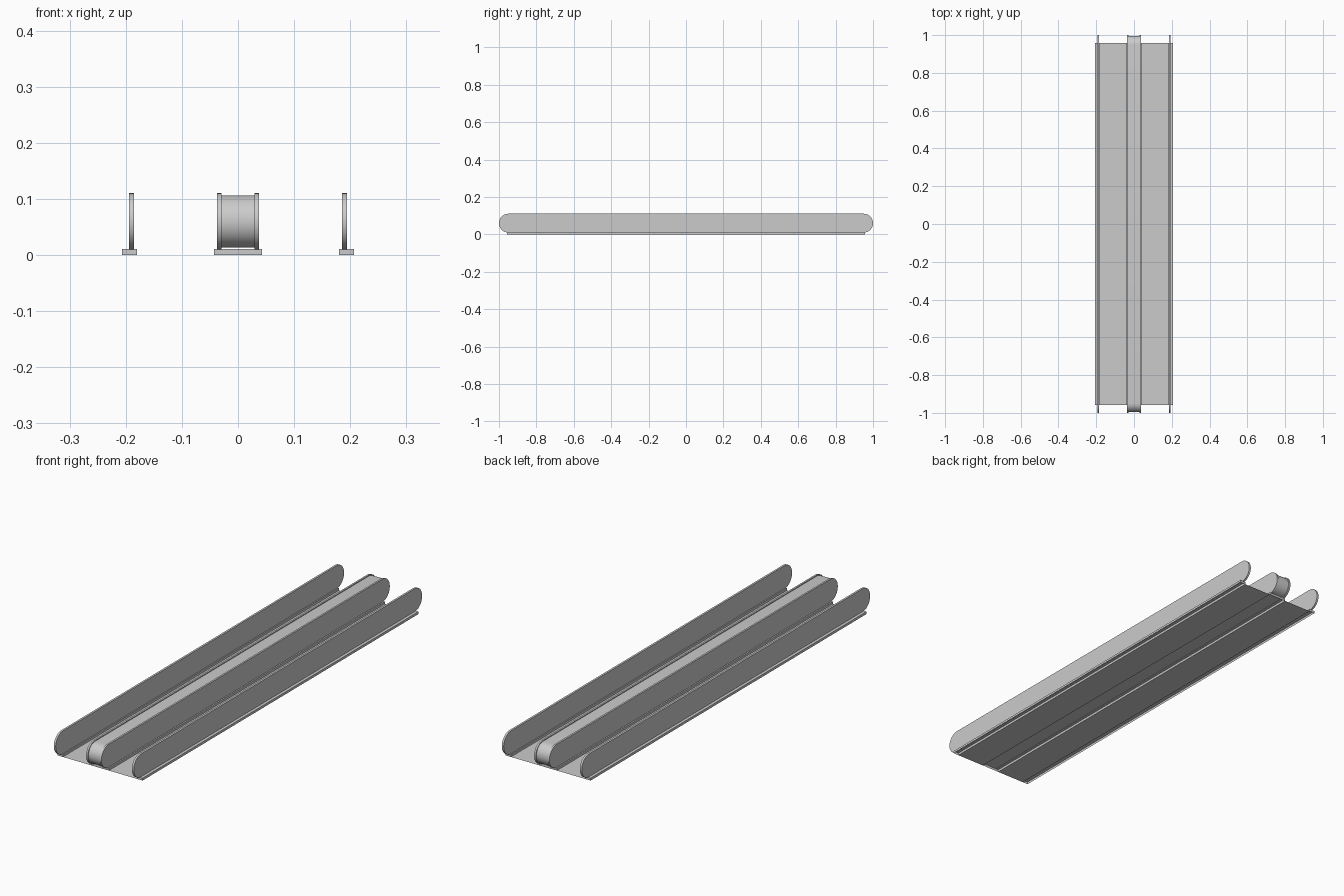
import bpy
import bmesh
import math

cube = bpy.data.objects.get("Cube")
if cube:
    bpy.data.objects.remove(cube, do_unlink=True)

grey = bpy.data.materials.new("light_grey")
grey.use_nodes = True
colour = (0.6, 0.6, 0.6, 1)
grey.diffuse_color = colour
grey.node_tree.nodes["Principled BSDF"].inputs["Base Color"].default_value = colour

DECK_Y = 0.957   # half length of the deck
BASE_TOP = 0.0105
RAIL_MID = 0.06  # height of the rail centre line


def finish(name, bm):
    bmesh.ops.recalc_face_normals(bm, faces=bm.faces)
    mesh = bpy.data.meshes.new(name)
    bm.to_mesh(mesh)
    bm.free()
    mesh.materials.append(grey)
    obj = bpy.data.objects.new(name, mesh)
    bpy.context.collection.objects.link(obj)
    return obj


def stadium(name, x0, x1, half_len, radius, steps=20):
    """Long upright plate with fully rounded ends."""
    bm = bmesh.new()
    verts = []
    for side in (1, -1):
        for i in range(steps + 1):
            a = math.pi * i / steps
            y = side * (half_len - radius + radius * math.sin(a))
            z = RAIL_MID - side * radius * math.cos(a)
            verts.append(bm.verts.new((x0, y, z)))
    face = bm.faces.new(verts)
    out = bmesh.ops.extrude_face_region(bm, geom=[face])
    moved = [v for v in out["geom"] if isinstance(v, bmesh.types.BMVert)]
    bmesh.ops.translate(bm, verts=moved, vec=(x1 - x0, 0, 0))
    if not any(f.is_valid and len(f.verts) > 4 and abs(f.verts[0].co.x - x0) < 1e-6
               for f in bm.faces):
        bm.faces.new(verts)
    obj = finish(name, bm)
    bpy.ops.object.select_all(action="DESELECT")
    obj.select_set(True)
    bpy.context.view_layer.objects.active = obj
    bpy.ops.object.shade_smooth_by_angle(angle=math.radians(35))


def base_strip(name, x0, x1):
    """Shallow skirting cover, open underneath."""
    bm = bmesh.new()
    bmesh.ops.create_cube(bm, size=1)
    for v in bm.verts:
        v.co = ((x0 + x1) / 2 + v.co.x * (x1 - x0), v.co.y * 2 * DECK_Y,
                (v.co.z + 0.5) * BASE_TOP)
    bottom = [f for f in bm.faces if f.calc_center_median().z < 0.001]
    bmesh.ops.delete(bm, geom=bottom, context="FACES_ONLY")
    finish(name, bm)


def belt(name, x0, x1):
    """Flat walking surface."""
    bm = bmesh.new()
    corners = ((x0, -DECK_Y), (x1, -DECK_Y), (x1, DECK_Y), (x0, DECK_Y))
    bm.faces.new([bm.verts.new((x, y, 0)) for x, y in corners])
    finish(name, bm)


# Mirrored side parts
for label, s in (("left", 1), ("right", -1)):
    belt(label + "_belt", *sorted((s * 0.043, s * 0.18)))
    base_strip(label + "_skirting", *sorted((s * 0.18, s * 0.207)))
    stadium(label + "_outer_balustrade", *sorted((s * 0.185, s * 0.194)), 1.0, 0.0505)
    stadium(label + "_inner_balustrade", *sorted((s * 0.029, s * 0.037)), 1.0, 0.0505)

# Central divider
base_strip("centre_skirting", -0.043, 0.043)
stadium("centre_core", -0.029, 0.029, 0.996, 0.0465)
